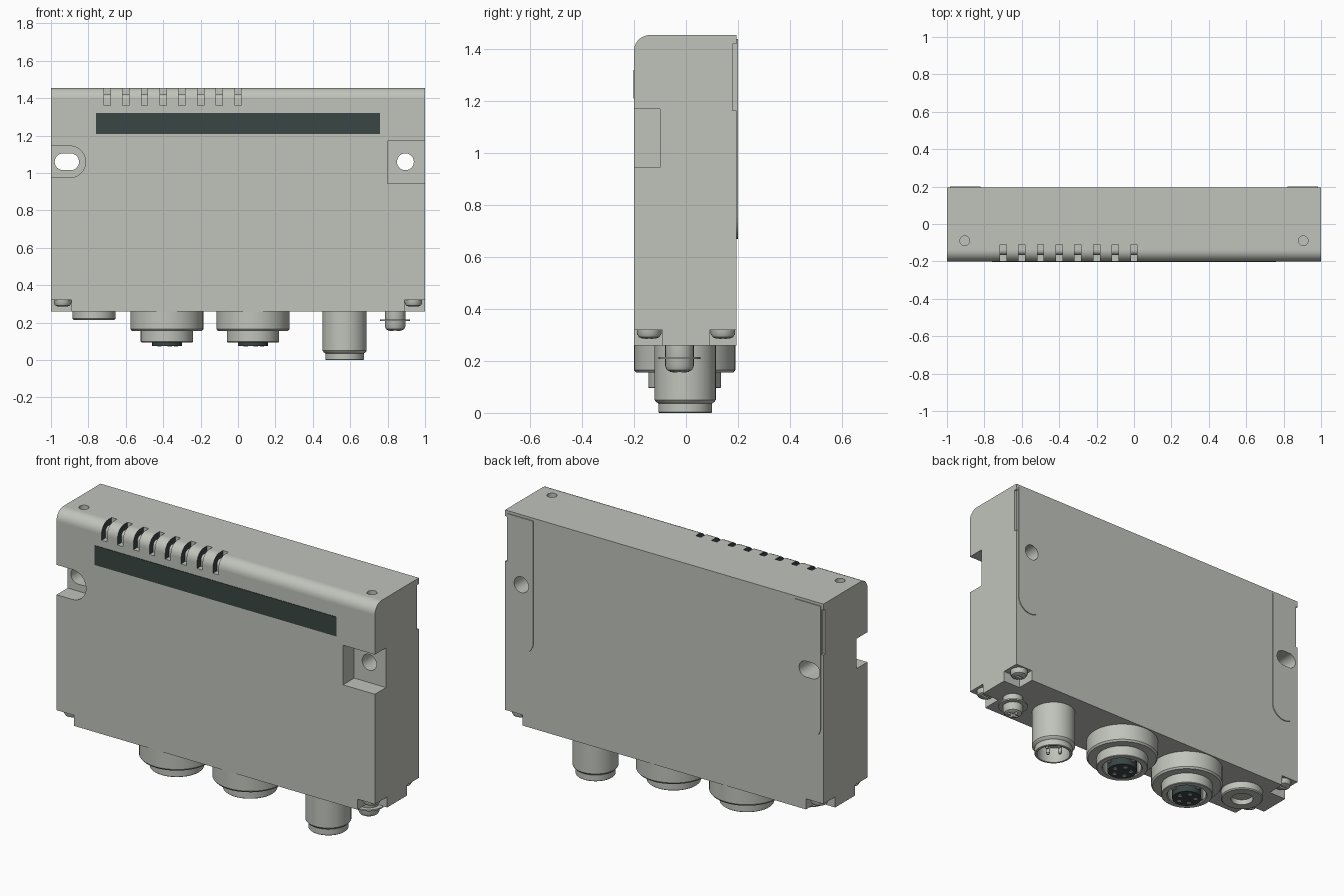
import bpy, bmesh, math
from mathutils import Vector

cube = bpy.data.objects.get("Cube")
if cube:
    bpy.data.objects.remove(cube, do_unlink=True)


def material(name, rgb):
    m = bpy.data.materials.new(name)
    m.use_nodes = True
    m.diffuse_color = (*rgb, 1)
    m.node_tree.nodes["Principled BSDF"].inputs["Base Color"].default_value = (*rgb, 1)
    return m


GREY = material("light grey", (0.53, 0.55, 0.50))
DARK = material("dark slate", (0.042, 0.062, 0.058))


def finish(bm, name, mat):
    bmesh.ops.remove_doubles(bm, verts=bm.verts, dist=1e-5)
    bmesh.ops.recalc_face_normals(bm, faces=bm.faces)
    me = bpy.data.meshes.new(name)
    bm.to_mesh(me)
    bm.free()
    me.materials.append(mat)
    ob = bpy.data.objects.new(name, me)
    bpy.context.collection.objects.link(ob)
    return ob


def prism(name, pts, axis, a, b, mat=GREY):
    """Extrude a 2D outline along an axis from a to b."""
    bm = bmesh.new()

    def place(p):
        v = list(p)
        v.insert("xyz".index(axis), a)
        return v
    face = bm.faces.new([bm.verts.new(place(p)) for p in pts])
    ext = bmesh.ops.extrude_face_region(bm, geom=[face])
    step = Vector([b - a if c == axis else 0 for c in "xyz"])
    bmesh.ops.translate(bm, vec=step, verts=[v for v in ext["geom"] if isinstance(v, bmesh.types.BMVert)])
    return finish(bm, name, mat)


def box(name, x0, x1, y0, y1, z0, z1, mat=GREY):
    return prism(name, [(x0, y0), (x1, y0), (x1, y1), (x0, y1)], "z", z0, z1, mat)


def arc(cx, cy, r, start, end, n):
    angles = [math.radians(start + (end - start) * i / n) for i in range(n + 1)]
    return [(cx + r * math.cos(t), cy + r * math.sin(t)) for t in angles]


def circle(cx, cy, r, n=40):
    return arc(cx, cy, r, 0, 360, n)[:-1]


def lathe(name, x, y, profile, mat=GREY):
    """Turn (radius, z) points about a vertical axis."""
    bm = bmesh.new()
    vs = [bm.verts.new((r, 0, z)) for r, z in profile]
    es = [bm.edges.new(e) for e in zip(vs, vs[1:])]
    bmesh.ops.spin(bm, geom=vs + es, cent=(0, 0, 0), axis=(0, 0, 1),
                   angle=math.tau, steps=48, use_merge=True)
    bmesh.ops.translate(bm, vec=(x, y, 0), verts=bm.verts)
    return finish(bm, name, mat)


def cut(target, cutter, keep=False):
    mod = target.modifiers.new("cut", "BOOLEAN")
    mod.operation = "DIFFERENCE"
    mod.solver = "EXACT"
    mod.object = cutter
    bpy.context.view_layer.objects.active = target
    bpy.ops.object.modifier_apply(modifier=mod.name)
    if not keep:
        bpy.data.objects.remove(cutter, do_unlink=True)


# Housing with rounded top front edge
BACK, FRONT, BASE, TOP = 0.195, -0.2, 0.26, 1.455
outline = [(BACK, BASE), (BACK, TOP)] + arc(-0.14, 1.395, 0.06, 90, 180, 12) + [(FRONT, BASE)]
housing = prism("housing", outline, "x", -1, 1)

# Raised pads on the back
pads = []
for side, label in ((1, "left"), (-1, "right")):
    pts = [(0.985 * side, 1.44), (0.82 * side, 1.44)]
    pts += [(side * x, z) for x, z in arc(0.9025, 0.7525, 0.0825, 180, 360, 16)]
    pads.append(prism(label + "_back_pad", pts, "y", 0.19, 0.2))

# Indicator slots wrapping over the rounded edge
slot = [(-0.11, 1.5), (-0.11, 1.42)] + arc(-0.14, 1.395, 0.025, 90, 180, 8)
slot += [(-0.165, 1.36), (-0.25, 1.36), (-0.25, 1.5)]
for i in range(8):
    x = -0.7 + 0.1 * i
    cut(housing, prism("slot_cutter", slot, "x", x - 0.017, x + 0.017))

# Mounting pockets and through holes
cut(housing, box("pocket_cutter", 0.8, 1.1, -0.3, -0.1, 0.945, 1.17))
rounded = [(-1.1, 0.975)] + arc(-0.9, 1.06, 0.085, -90, 90, 20) + [(-1.1, 1.145)]
cut(housing, prism("pocket_cutter", rounded, "y", -0.3, -0.1))
oblong = arc(-0.895, 1.06, 0.045, -90, 90, 16) + arc(-0.935, 1.06, 0.045, 90, 270, 16)
for hole, pad in ((circle(0.895, 1.06, 0.045), pads[0]), (oblong, pads[1])):
    cutter = prism("hole_cutter", hole, "y", -0.3, 0.3)
    cut(housing, cutter, keep=True)
    cut(pad, cutter)

# Top holes, side grooves, corner notches with cover screws
for s in (-1, 1):
    cut(housing, prism("top_hole_cutter", circle(0.905 * s, -0.09, 0.026), "z", 1.38, 1.5))
    xs = sorted((0.988 * s, 1.1 * s))
    cut(housing, box("groove_cutter", *xs, 0.18, 0.3, 1.165, 1.42))
    for t in (-1, 1):
        xs, ys = sorted((0.89 * s, 1.1 * s)), sorted((0.09 * t, 0.3 * t))
        cut(housing, box("notch_cutter", *xs, *ys, 0.2, 0.32))
        x, y = 0.938 * s, 0.142 * t
        screw = lathe("cover_screw", x, y, [(0, 0.33), (0.047, 0.33), (0.047, 0.305),
                                            (0.04, 0.292), (0.025, 0.286), (0, 0.285)])
        cut(screw, box("drive_cutter", x - 0.025, x + 0.025, y - 0.006, y + 0.006, 0.2, 0.3))

# Slot side walls are dark
housing.data.materials.append(DARK)
for p in housing.data.polygons:
    if abs(p.normal.x) > 0.9 and abs(p.center.x) < 0.75 and p.center.z > 1.34:
        p.material_index = 1

# Label strip on the front
box("label_strip", -0.76, 0.76, -0.203, -0.198, 1.21, 1.32, DARK)

# Two round sockets with dark inserts and contacts
for x, label in ((-0.38, "right"), (0.08, "left")):
    lathe(label + "_socket", x, -0.005, [
        (0, 0.27), (0.195, 0.27), (0.195, 0.165), (0.187, 0.155), (0.14, 0.155),
        (0.14, 0.098), (0.137, 0.095), (0.11, 0.095), (0.105, 0.1), (0.105, 0.17), (0, 0.17)])
    lathe(label + "_socket_insert", x, -0.005,
          [(0, 0.18), (0.08, 0.18), (0.08, 0.075), (0, 0.075)], DARK)
    for px, py in circle(x, -0.005, 0.048, 5):
        lathe("socket_contact", px, py, [(0, 0.08), (0.011, 0.08), (0.011, 0.073), (0, 0.073)])
    for px, py in circle(x, -0.005, 0.096, 4):
        lathe("socket_key", px, py, [(0, 0.175), (0.014, 0.175), (0.014, 0.1), (0, 0.1)])

# Long hollow plug with pins
lathe("plug", 0.57, -0.003, [
    (0, 0.27), (0.118, 0.27), (0.118, 0.05), (0.112, 0.042), (0.103, 0.036),
    (0.103, 0.003), (0.1, 0), (0.09, 0), (0.088, 0.003), (0.088, 0.09), (0, 0.09)])
for px, py in circle(0.57, -0.003, 0.045, 4):
    lathe("plug_pin", px, py, [(0, 0.1), (0.011, 0.1), (0.011, 0.025), (0.006, 0.018), (0, 0.018)])

# Small blanking cap with a recess
lathe("blanking_cap", -0.77, -0.003, [
    (0, 0.27), (0.115, 0.27), (0.115, 0.221), (0.109, 0.215), (0.06, 0.215),
    (0.06, 0.245), (0, 0.245)])

# Ground screw with washer
gx, gy = 0.84, -0.025
ground = lathe("ground_screw", gx, gy, [
    (0, 0.27), (0.055, 0.27), (0.055, 0.18), (0.048, 0.165), (0.033, 0.157), (0, 0.154)])
for a, b in ((0.035, 0.008), (0.008, 0.035)):
    cut(ground, box("drive_cutter", gx - a, gx + a, gy - b, gy + b, 0.1, 0.178))
lathe("ground_washer", gx, gy, [(0, 0.216), (0.08, 0.216), (0.08, 0.208), (0, 0.208)])

# Smooth the curved faces, keep flat faces flat
bpy.ops.object.select_all(action="DESELECT")
for ob in bpy.context.scene.objects:
    if ob.type == "MESH":
        ob.select_set(True)
        bpy.context.view_layer.objects.active = ob
bpy.ops.object.shade_smooth_by_angle(angle=math.radians(35))
for ob in bpy.context.selected_objects:
    for p in ob.data.polygons:
        if max(abs(c) for c in p.normal) > 0.9999:
            p.use_smooth = False
